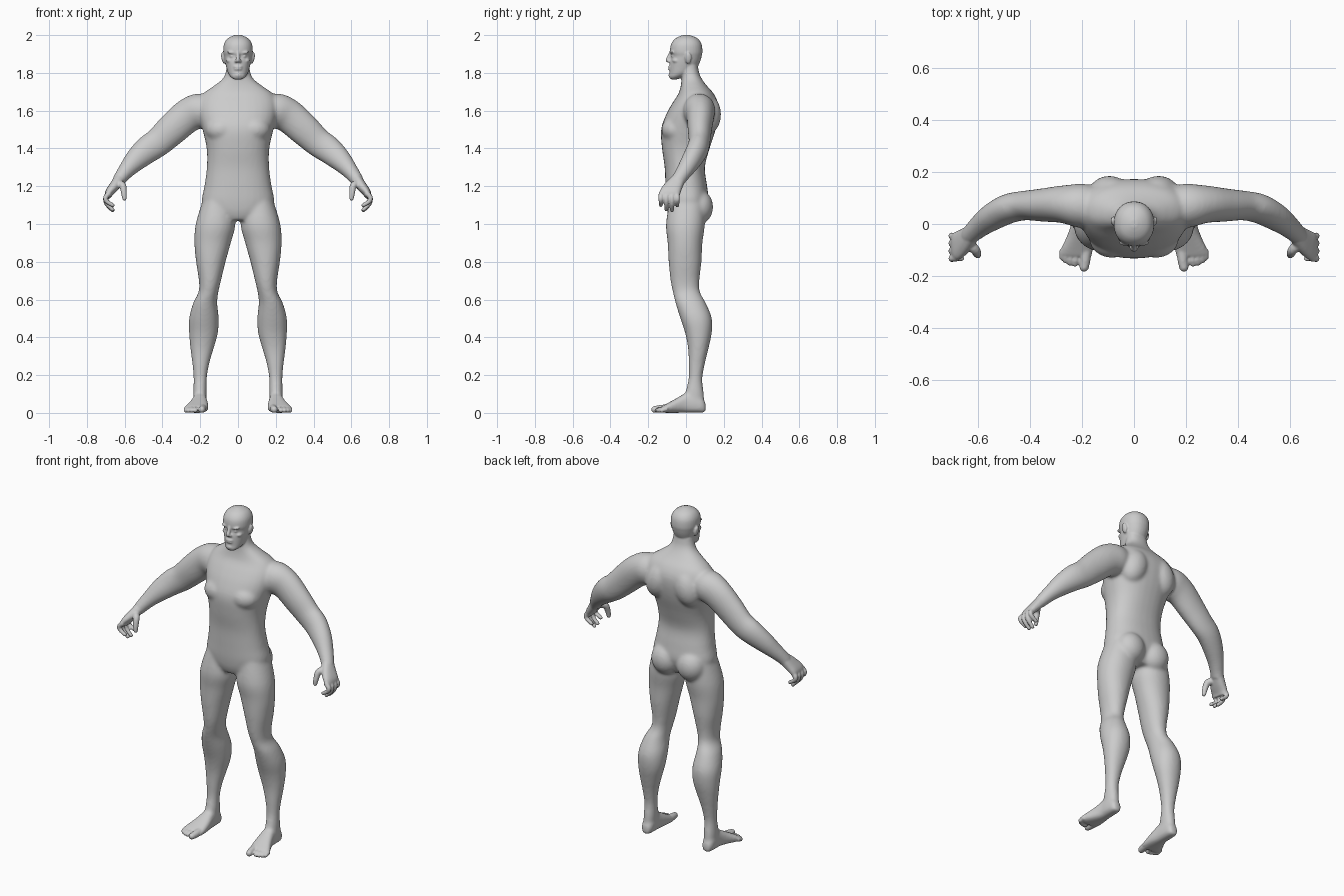
import bpy, bmesh, math
from mathutils import Vector, Matrix

SEG = 32


def spline(rows, sub=4):
    """Catmull-Rom interpolation of equally long rows."""
    out = []
    n = len(rows)
    for i in range(n - 1):
        p = [rows[max(i - 1, 0)], rows[i], rows[i + 1], rows[min(i + 2, n - 1)]]
        for k in range(sub):
            t = k / sub
            out.append([0.5 * (2 * b + (c - a) * t + (2 * a - 5 * b + 4 * c - d) * t * t
                               + (3 * b - a - 3 * c + d) * t ** 3) for a, b, c, d in zip(*p)])
    return out + [list(rows[-1])]


def skin(bm, rings, power, sx):
    """Rings are (centre, u, v); joined into a closed loft, sx = -1 mirrors it."""
    loops = []
    for c, u, v in rings:
        loop = []
        for k in range(SEG):
            a = 2 * math.pi * k / SEG
            ca, sa = math.cos(a), math.sin(a)
            p = (c + u * math.copysign(abs(ca) ** (2 / power), ca)
                 + v * math.copysign(abs(sa) ** (2 / power), sa))
            loop.append(bm.verts.new((p.x * sx, p.y, p.z)))
        loops.append(loop)
    for a, b in zip(loops, loops[1:]):
        for k in range(SEG):
            j = (k + 1) % SEG
            bm.faces.new((a[k], a[j], b[j], b[k]))
    bm.faces.new(loops[0])
    bm.faces.new(loops[-1])


def stack(bm, rows, power=2.2, sx=1):
    """Horizontal slices: z, x min, x max, y front, y back."""
    skin(bm, [(Vector(((a + b) / 2, (f + k) / 2, z)), Vector(((b - a) / 2, 0, 0)),
               Vector((0, (k - f) / 2, 0))) for z, a, b, f, k in spline(rows)], power, sx)


def limb(bm, rows, sx=1, power=2.0):
    """Slices across a path: x, y, z, thickness radius, depth radius."""
    rows = spline(rows)
    rings = []
    for i, r in enumerate(rows):
        t = (Vector(rows[min(i + 1, len(rows) - 1)][:3]) - Vector(rows[max(i - 1, 0)][:3])).normalized()
        side = Vector((0, 1, 0)) if abs(t.y) < 0.9 else Vector((1, 0, 0))
        v = (side - t * side.dot(t)).normalized()
        rings.append((Vector(r[:3]), t.cross(v) * r[3], v * r[4]))
    skin(bm, rings, power, sx)


def blob(bm, c, r, sx=1, tilt=0):
    m = (Matrix.Translation((c[0] * sx, c[1], c[2])) @ Matrix.Rotation(tilt * sx, 4, 'Y')
         @ Matrix.Diagonal((*r, 1)))
    bmesh.ops.create_uvsphere(bm, u_segments=24, v_segments=16, radius=1, matrix=m)


def digit(bm, pts, r0, r1, sx):
    """Finger or toe: tapered tube with a round tip."""
    n = len(pts) - 1
    limb(bm, [(*p, r0 + (r1 - r0) * i / n, r0 + (r1 - r0) * i / n) for i, p in enumerate(pts)], sx)
    blob(bm, pts[-1], (r1, r1, r1), sx)


def fuse(bm, name, voxel, passes):
    """Blend the overlapping parts into one smooth skin."""
    bmesh.ops.recalc_face_normals(bm, faces=bm.faces[:])
    me = bpy.data.meshes.new(name)
    bm.to_mesh(me)
    bm.free()
    ob = bpy.data.objects.new(name, me)
    bpy.context.collection.objects.link(ob)
    rm = ob.modifiers.new("remesh", 'REMESH')
    rm.mode = 'VOXEL'
    rm.voxel_size = voxel
    sm = ob.modifiers.new("smooth", 'SMOOTH')
    sm.factor = 0.5
    sm.iterations = passes
    bpy.ops.object.select_all(action='DESELECT')
    ob.select_set(True)
    bpy.context.view_layer.objects.active = ob
    bpy.ops.object.convert(target='MESH')
    return ob


bm = bmesh.new()

# Torso and neck: z, half width, front, back
torso = [(1.02, .10, -.08, .08), (1.06, .165, -.097, .10), (1.12, .192, -.106, .12),
         (1.2, .178, -.109, .112), (1.3, .165, -.113, .1), (1.4, .166, -.127, .125),
         (1.5, .188, -.132, .157), (1.58, .208, -.105, .172), (1.64, .21, -.072, .17),
         (1.69, .185, -.04, .147), (1.73, .13, -.028, .112), (1.765, .085, -.024, .086),
         (1.8, .066, -.024, .07), (1.86, .06, -.03, .06)]
stack(bm, [(z, -w, w, f, b) for z, w, f, b in torso], 2.3)

leg = [(1.13, .03, .185, -.085, .1), (1.0, .014, .224, -.106, .1), (.9, .038, .231, -.097, .087),
       (.8, .066, .222, -.092, .082), (.7, .09, .207, -.082, .071), (.64, .104, .209, -.07, .074),
       (.58, .11, .238, -.055, .106), (.5, .102, .259, -.03, .137), (.42, .107, .259, -.004, .136),
       (.34, .129, .252, .011, .119), (.26, .152, .242, .014, .1), (.18, .165, .235, .013, .087),
       (.1, .166, .237, -.005, .095), (.03, .172, .235, -.01, .1)]
foot = [(.105, .183, .222, .05), (.085, .17, .235, .08), (.04, .165, .24, .1), (0, .163, .242, .105),
        (-.05, .157, .26, .078), (-.1, .156, .284, .05), (-.13, .162, .284, .034)]
arm = [(.12, .065, 1.6, .07, .07), (.2, .07, 1.6, .092, .085), (.27, .076, 1.57, .09, .073),
       (.35, .073, 1.5, .085, .064), (.42, .071, 1.435, .077, .057), (.48, .06, 1.393, .073, .057),
       (.54, .03, 1.34, .061, .053), (.59, -.005, 1.285, .045, .045),
       (.625, -.036, 1.24, .036, .039), (.64, -.05, 1.215, .032, .04)]
for s in (1, -1):
    stack(bm, leg, 2.1, s)
    skin(bm, [(Vector(((a + b) / 2, y, h / 2)), Vector(((b - a) / 2, 0, 0)), Vector((0, 0, h / 2)))
              for y, a, b, h in spline(foot)], 2.6, s)
    limb(bm, arm, s)
    blob(bm, (.085, .07, 1.09), (.085, .074, .09), s)             # buttock
    blob(bm, (.095, .11, 1.58), (.08, .076, .11), s, -.3)         # shoulder blade
    blob(bm, (.085, -.055, 1.5), (.088, .076, .07), s)            # chest

base = fuse(bm, "body_base", .009, 9)

# Detailed parts added to the blended base
bm = bmesh.new()
bm.from_mesh(base.data)
bpy.data.objects.remove(base)

# Head
head = [(1.766, .022, -.082, -.045), (1.78, .04, -.089, -.01), (1.8, .053, -.087, .03),
        (1.83, .062, -.087, .06), (1.86, .069, -.085, .075), (1.888, .074, -.079, .083),
        (1.912, .078, -.085, .087), (1.95, .075, -.08, .083), (1.977, .06, -.062, .067),
        (1.992, .038, -.038, .043), (2.001, .012, -.012, .016)]
stack(bm, [(z, -w, w, f, b) for z, w, f, b in head], 2.15)
# Nose and lips
limb(bm, [(0, -.08, 1.912, .008, .008), (0, -.088, 1.89, .01, .009), (0, -.098, 1.868, .012, .01),
          (0, -.092, 1.858, .01, .006)])
blob(bm, (0, -.083, 1.832), (.025, .013, .0065))
blob(bm, (0, -.083, 1.82), (.022, .012, .0065))
blob(bm, (0, -.08, 1.788), (.02, .013, .014))

for s in (1, -1):
    blob(bm, (.011, -.088, 1.862), (.008, .01, .008), s)          # nostril
    blob(bm, (.032, -.072, 1.907), (.026, .013, .007), s, -.12)   # brow
    blob(bm, (.031, -.066, 1.888), (.013, .012, .008), s)         # eye
    blob(bm, (.045, -.05, 1.865), (.018, .022, .013), s)          # cheekbone
    blob(bm, (.079, .012, 1.878), (.009, .018, .03), s, .2)       # ear
    # Palm
    limb(bm, [(.622, -.034, 1.243, .03, .034), (.655, -.065, 1.2, .027, .047),
              (.682, -.085, 1.165, .022, .054), (.69, -.09, 1.14, .015, .05)], s, 2.4)
    # Fingers
    for y, tip in ((-.133, 1.1), (-.104, 1.076), (-.074, 1.072), (-.046, 1.098)):
        digit(bm, [(.68, y * .9 - .01, 1.165), (.701, y, 1.14), (.695, y, (1.14 + tip) / 2),
                   (.664, y, tip)], .0145, .0105, s)
    # Thumb
    digit(bm, [(.64, -.07, 1.215), (.611, -.1, 1.203), (.604, -.115, 1.165), (.601, -.12, 1.135)],
          .022, .012, s)
    # Toes
    digit(bm, [(.186, -.1, .024), (.188, -.14, .021), (.192, -.166, .018)], .022, .018, s)
    for x, y in ((.224, -.153), (.243, -.149), (.26, -.14), (.273, -.128)):
        digit(bm, [(x, -.1, .02), (x + .001, y + .018, .02), (x + .003, y, .013)], .014, .012, s)

body = fuse(bm, "body", .005, 3)
body.data.polygons.foreach_set("use_smooth", [True] * len(body.data.polygons))
body.data.update()
